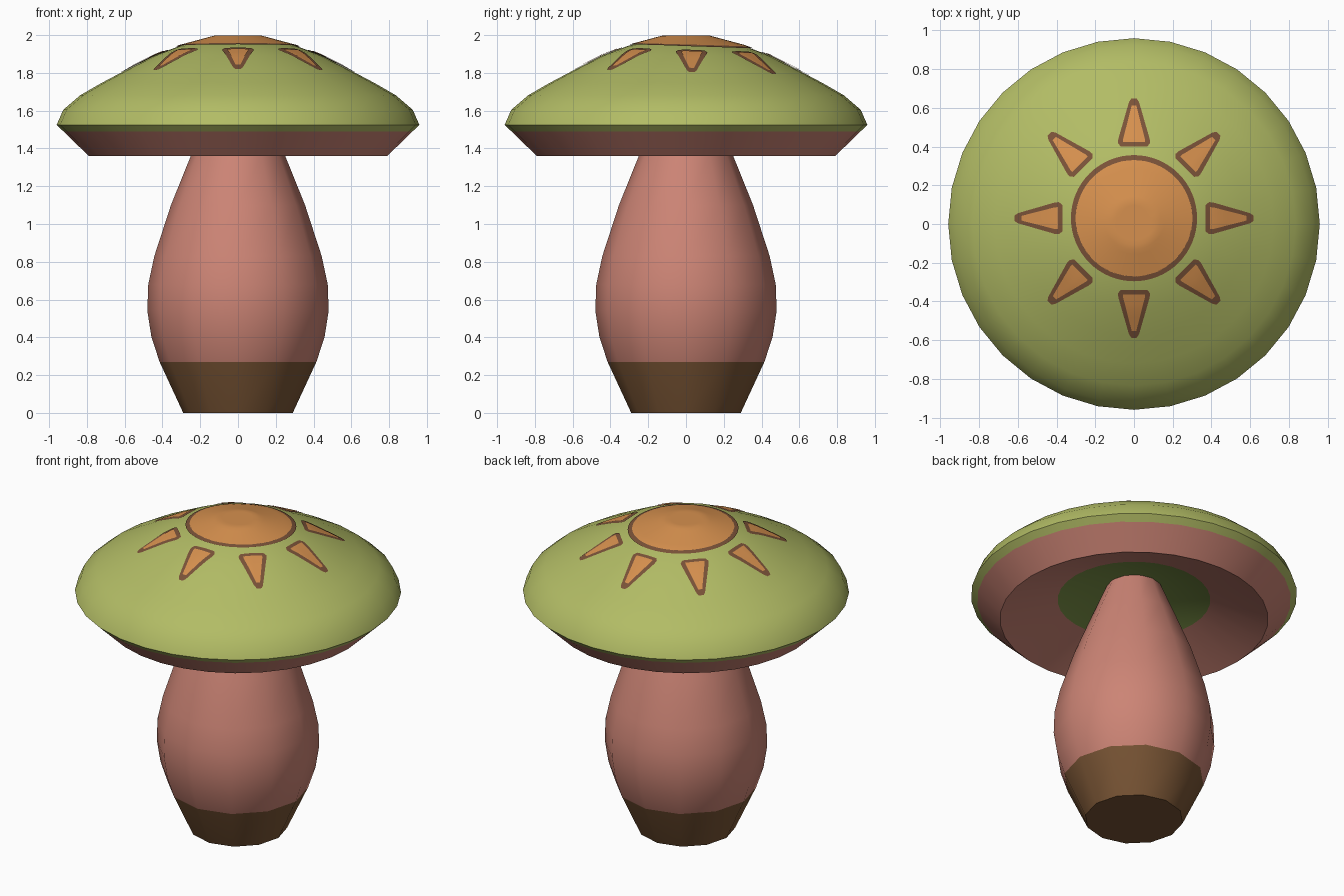
import bpy, bmesh, math
from mathutils import Vector
from mathutils.bvhtree import BVHTree

if "Cube" in bpy.data.objects:
    bpy.data.objects.remove(bpy.data.objects["Cube"])


def srgb(r, g, b):
    return [((c / 255 + 0.055) / 1.055) ** 2.4 for c in (r, g, b)] + [1]


def material(name, *rgb):
    m = bpy.data.materials.new(name)
    m.diffuse_color = srgb(*rgb)
    m.use_nodes = True
    m.node_tree.nodes["Principled BSDF"].inputs["Base Color"].default_value = m.diffuse_color
    return m


GREEN = material("moss green", 178, 188, 101)
DEEP = material("deep green", 125, 148, 72)
PINK = material("dusty pink", 204, 132, 117)
SOIL = material("soil brown", 120, 84, 52)
ORANGE = material("sun orange", 214, 144, 78)
OUTLINE = material("outline brown", 122, 82, 56)


def finish(name, bm, mats, angle=32):
    mesh = bpy.data.meshes.new(name)
    bm.to_mesh(mesh)
    ob = bpy.data.objects.new(name, mesh)
    bpy.context.collection.objects.link(ob)
    for m in mats:
        mesh.materials.append(m)
    bpy.ops.object.select_all(action='DESELECT')
    ob.select_set(True)
    bpy.context.view_layer.objects.active = ob
    bpy.ops.object.shade_smooth_by_angle(angle=math.radians(angle))
    return ob


def lathe(profile, sides):
    """Closed turned shape; profile is (radius, z, material of band to next point)."""
    bm = bmesh.new()
    rings = []
    for r, z, _ in profile:
        n = sides if r > 0 else 1
        rings.append([bm.verts.new((r * math.cos(math.tau * i / sides),
                                    r * math.sin(math.tau * i / sides), z)) for i in range(n)])
    for a, b, p in zip(rings, rings[1:], profile):
        for i in range(sides):
            j = (i + 1) % sides
            quad = [a[i % len(a)], a[j % len(a)], b[j % len(b)], b[i % len(b)]]
            f = bm.faces.new(list(dict.fromkeys(quad)))
            f.material_index = p[2]
    bmesh.ops.recalc_face_normals(bm, faces=bm.faces)
    return bm


# Stem: twelve-sided bulb with a soil-brown foot
stem = lathe([(0, 0, 1), (0.29, 0, 1), (0.415, 0.27, 0), (0.458, 0.4, 0), (0.48, 0.54, 0),
              (0.475, 0.68, 0), (0.443, 0.83, 0), (0.355, 1.1, 0), (0.25, 1.36, 0),
              (0.15, 1.6, 0), (0, 1.6, 0)], 12)
finish("stem", stem, [PINK, SOIL])

# Cap: hollow underside, pink lower rim, green dome
cap = lathe([(0, 1.61, 2), (0.45, 1.49, 1), (0.79, 1.36, 1), (0.924, 1.49, 0), (0.96, 1.525, 0),
             (0.925, 1.605, 0), (0.835, 1.682, 0), (0.72, 1.748, 0), (0.58, 1.822, 0),
             (0.44, 1.893, 0), (0.31, 1.942, 0), (0.12, 1.993, 0), (0, 1.993, 0)], 32)
tree = BVHTree.FromBMesh(cap)
finish("cap", cap, [GREEN, PINK, DEEP])

CENTRE = Vector((0, 0.03))


def on_cap(p, lift):
    hit = tree.ray_cast(Vector((p.x, p.y, 3)), Vector((0, 0, -1)))[0]
    return (p.x, p.y, hit.z + lift)


# Sun disc and its ring, draped on the dome
def sun_band(name, r0, r1, steps, lift, mat):
    bm, n, rows = bmesh.new(), 64, []
    for s in range(steps + 1):
        r = r0 + (r1 - r0) * s / steps
        rows.append([bm.verts.new(on_cap(CENTRE + r * Vector((math.cos(math.tau * i / n),
                     math.sin(math.tau * i / n))), lift)) for i in range(n)])
    for a, b in zip(rows, rows[1:]):
        for i in range(n):
            j = (i + 1) % n
            bm.faces.new((a[i], b[i], b[j], a[j]))
    if r0 < 0.05:
        bm.faces.new(rows[0])
    finish(name, bm, [mat], 60)


sun_band("sun_disc", 0.02, 0.302, 12, 0.006, ORANGE)
sun_band("sun_ring", 0.3, 0.326, 2, 0.006, OUTLINE)


# Eight tapered rays, each an outline plate with an orange inset plate
def sun_rays(name, shape, lift, mat):
    stations = []
    for (r0, w0), (r1, w1) in zip(shape, shape[1:]):
        stations += [(r0 + (r1 - r0) * k / 5, w0 + (w1 - w0) * k / 5) for k in range(5)]
    stations.append(shape[-1])
    bm = bmesh.new()
    for k in range(8):
        a = k * math.pi / 4
        out = Vector((math.cos(a), math.sin(a)))
        side = Vector((-out.y, out.x))
        rows = [[bm.verts.new(on_cap(CENTRE + out * r + side * w * t / 3, lift))
                 for t in range(-3, 4)] for r, w in stations]
        for p, q in zip(rows, rows[1:]):
            for i in range(6):
                bm.faces.new((p[i], q[i], q[i + 1], p[i + 1]))
    finish(name, bm, [mat], 60)


sun_rays("ray_outlines", [(0.37, 0.068), (0.388, 0.083), (0.41, 0.081), (0.6, 0.026), (0.618, 0.014)],
         0.004, OUTLINE)
sun_rays("ray_fills", [(0.394, 0.057), (0.41, 0.056), (0.582, 0.012)], 0.0075, ORANGE)
